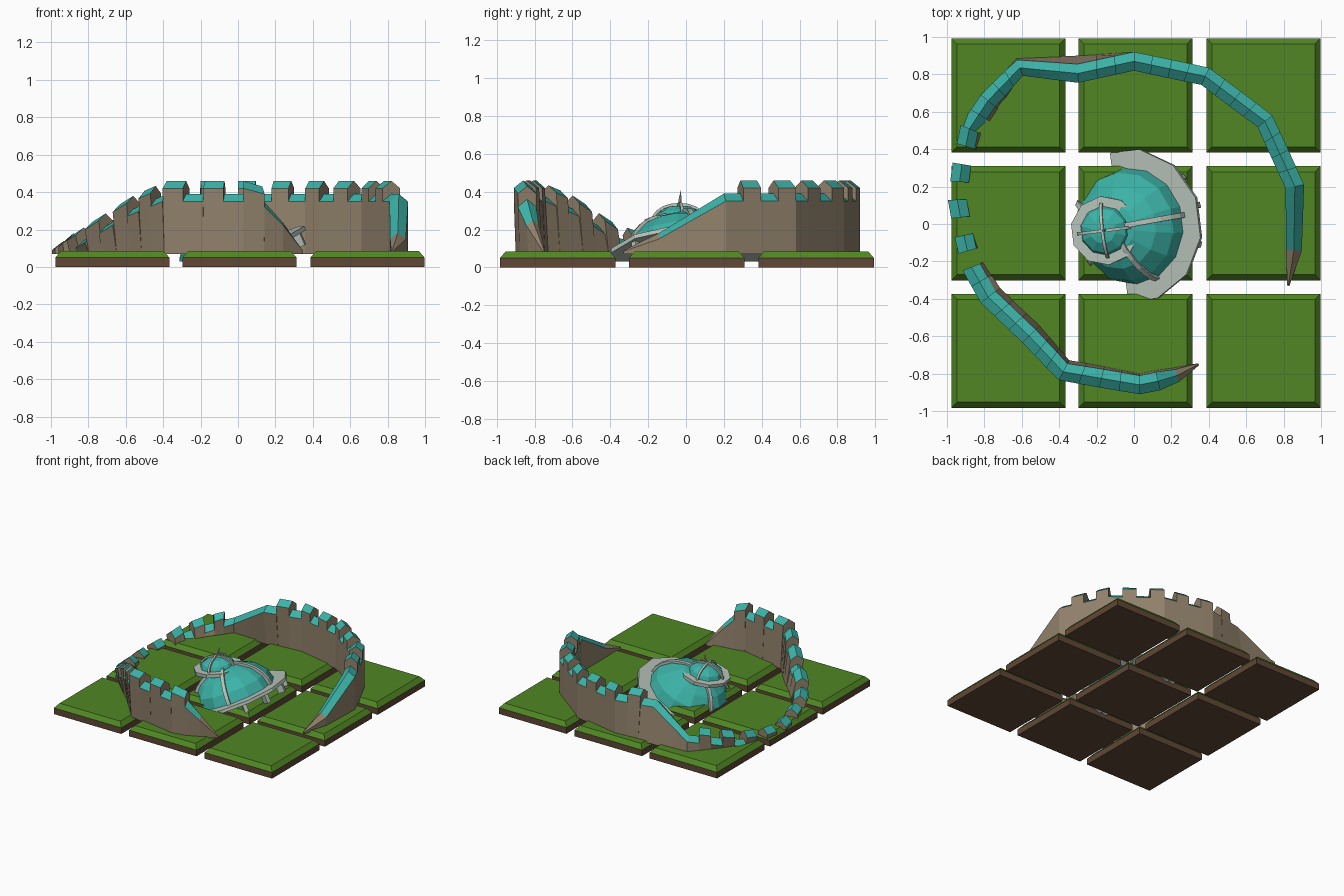
import bpy, bmesh, math
from mathutils import Vector, Matrix

if "Cube" in bpy.data.objects:
    bpy.data.objects.remove(bpy.data.objects["Cube"])


def material(name, rgb):
    m = bpy.data.materials.new(name)
    m.diffuse_color = (*rgb, 1)
    m.use_nodes = True
    m.node_tree.nodes["Principled BSDF"].inputs["Base Color"].default_value = m.diffuse_color
    return m


GREEN = material("grass green", (0.08, 0.24, 0.016))
SOIL = material("soil brown", (0.115, 0.065, 0.036))
STONE = material("wall stone", (0.29, 0.225, 0.15))
TEAL = material("teal roof", (0.045, 0.45, 0.39))
PALE = material("pale trim", (0.47, 0.55, 0.49))


def finish(name, bm, mats, cut=None):
    if cut is not None:  # trim the buried part
        bmesh.ops.bisect_plane(bm, geom=bm.verts[:] + bm.edges[:] + bm.faces[:],
                               plane_co=(0, 0, cut), plane_no=(0, 0, 1), clear_inner=True)
    bmesh.ops.recalc_face_normals(bm, faces=bm.faces)
    me = bpy.data.meshes.new(name)
    bm.to_mesh(me)
    bm.free()
    for m in mats:
        me.materials.append(m)
    ob = bpy.data.objects.new(name, me)
    bpy.context.collection.objects.link(ob)
    return ob


def skin(bm, sections, closed=False, caps=True, mats=None):
    """Join a row of equal cross-sections with quads."""
    rows = [[bm.verts.new(p) for p in s] for s in sections]
    k = len(rows[0])
    pairs = list(zip(rows, rows[1:])) + ([(rows[-1], rows[0])] if closed else [])
    for a, b in pairs:
        for i in range(k):
            j = (i + 1) % k
            f = bm.faces.new((a[i], a[j], b[j], b[i]))
            f.material_index = mats[i] if mats else 0
    if caps and not closed:
        bm.faces.new(rows[0])
        bm.faces.new(rows[-1][::-1])


# ---- grass tiles, 3 x 3
def square(cx, cy, h, z):
    return [(cx + sx * h, cy + sy * h, z) for sx, sy in ((-1, -1), (1, -1), (1, 1), (-1, 1))]


for i, cx in enumerate((-0.672, 0.008, 0.692)):
    for j, cy in enumerate((-0.678, 0.004, 0.688)):
        bm = bmesh.new()
        skin(bm, [square(cx, cy, 0.305, 0), square(cx, cy, 0.305, 0.05)])
        finish(f"tile_soil_{i}{j}", bm, [SOIL])
        bm = bmesh.new()
        skin(bm, [square(cx, cy, 0.305, 0.05), square(cx, cy, 0.275, 0.085)])
        finish(f"tile_grass_{i}{j}", bm, [GREEN])

# ---- ruined ring wall: x, y, eave height, half width, inward shift of base, kind of next span
# kinds: m = battlements, s = plain roofed slope, t = bare stone tip
PATH = [
    (0.345, -0.75, 0.085, 0.006, 0.0, "t"), (0.23, -0.81, 0.22, 0.035, 0.01, "s"),
    (0.13, -0.84, 0.32, 0.05, 0.01, "m"), (0.03, -0.86, 0.35, 0.05, 0.01, "m"),
    (-0.38, -0.79, 0.35, 0.05, 0.02, "m"), (-0.56, -0.60, 0.27, 0.05, 0.03, "m"),
    (-0.78, -0.39, 0.13, 0.05, 0.03, "m"), (-0.87, -0.23, 0.07, 0.05, 0.02, "m"),
    (-0.91, -0.06, 0.04, 0.05, 0.0, "m"), (-0.945, 0.13, 0.02, 0.05, 0.0, "m"),
    (-0.92, 0.32, 0.03, 0.05, 0.0, "m"), (-0.88, 0.51, 0.07, 0.05, 0.02, "m"),
    (-0.78, 0.66, 0.11, 0.05, 0.02, "m"), (-0.61, 0.835, 0.16, 0.045, -0.01, "s"),
    (-0.30, 0.805, 0.35, 0.05, -0.045, "m"), (0.0, 0.87, 0.35, 0.05, 0.0, "m"),
    (0.38, 0.79, 0.35, 0.05, 0.0, "m"), (0.70, 0.55, 0.35, 0.05, 0.0, "m"),
    (0.86, 0.20, 0.35, 0.05, 0.0, "s"), (0.855, -0.14, 0.15, 0.042, 0.0, "t"),
    (0.825, -0.33, 0.085, 0.006, 0.0, "t"),
]
BASE = 0.07


def inward(i):
    def d(a, b):
        return Vector((b[0] - a[0], b[1] - a[1])).normalized()
    t = Vector((0, 0))
    if i > 0:
        t += d(PATH[i - 1], PATH[i])
    if i < len(PATH) - 1:
        t += d(PATH[i], PATH[i + 1])
    t.normalize()
    return Vector((t.y, -t.x))


def wall_section(i, f, lift):
    a, b = PATH[i], PATH[i + 1]
    x, y, z, w, shift = [a[k] * (1 - f) + b[k] * f for k in range(5)]
    n = inward(i).lerp(inward(i + 1), f).normalized()
    z += lift

    def p(off, h):
        return (x + n.x * off, y + n.y * off, h)
    eave = max(z, BASE + 0.002)
    return [p(shift - w, BASE), p(-w, eave), p(0, eave + 0.8 * w), p(w, eave), p(shift + w, BASE)]


bm = bmesh.new()
count = 0
for i in range(len(PATH) - 1):
    a, b = PATH[i], PATH[i + 1]
    n = max(1, round(math.hypot(b[0] - a[0], b[1] - a[1]) / 0.093))
    for k in range(n):
        lift = 0.07 if a[5] == "m" and count % 2 == 0 else 0
        count += 1
        if (a[2] + b[2]) / 2 + lift < 0.06:
            continue  # this gap has sunk into the ground
        roof = 0 if a[5] == "t" else 1
        skin(bm, [wall_section(i, k / n, lift), wall_section(i, (k + 1) / n, lift)],
             mats=[0, roof, roof, 0, 0])
finish("ring_wall", bm, [STONE, TEAL])


# ---- sunken, leaning domed hall
def frame(origin, tilt, turn):
    """Leans the local z axis towards -x, the local x axis keeps to the raised side."""
    return (Matrix.Translation(origin) @ Matrix.Rotation(math.radians(turn), 4, "Z")
            @ Matrix.Rotation(math.radians(-tilt), 4, "Y"))


def lathe(name, mat, profile, n, mtx, cut=None, closed=True):
    bm = bmesh.new()
    secs = [[mtx @ Vector((r * math.cos(t), r * math.sin(t), z)) for r, z in profile]
            for t in (2 * math.pi * (k + 0.5) / n for k in range(n))]
    skin(bm, secs, closed=True)
    bmesh.ops.remove_doubles(bm, verts=bm.verts, dist=1e-5)
    return finish(name, bm, [mat], cut)


def dome_profile(r, h, steps):
    arc = [(r * math.cos(math.pi / 2 * k / steps), h * math.sin(math.pi / 2 * k / steps))
           for k in range(steps + 1)]
    return arc + [(0, 0)]


def rib(name, mtx, r, h, azimuth, start, end, w, t, cut=None, steps=6):
    """Flat bar bent over a dome surface."""
    az = math.radians(azimuth)
    d, s = Vector((math.cos(az), math.sin(az), 0)), Vector((-math.sin(az), math.cos(az), 0))
    secs = []
    for k in range(steps + 1):
        e = math.radians(start + (end - start) * k / steps)
        secs.append([mtx @ (d * (r + u) * math.cos(e) + Vector((0, 0, (h + u) * math.sin(e))) + s * v)
                     for u, v in ((-t, -w), (t, -w), (t, w), (-t, w))])
    bm = bmesh.new()
    skin(bm, secs)
    finish(name, bm, [PALE], cut)


hall = frame((-0.017, -0.01, 0.045), 24, 7)
lathe("great_dome", TEAL, dome_profile(0.315, 0.24, 4), 14, hall, 0.03)
lathe("great_dome_rim", PALE, [(0.30, -0.012), (0.415, -0.012), (0.415, 0.012), (0.30, 0.012)],
      12, hall, 0.03)
for k, az in enumerate((4, -68, -140, 148)):
    rib(f"great_dome_rib_{k}", hall, 0.315, 0.24, az, 0, 80, 0.014, 0.014, 0.03)

# supports under the raised rim
for k, az in enumerate((-50, -22, 10, 36)):
    c, s = math.cos(math.radians(az)), math.sin(math.radians(az))
    bm = bmesh.new()
    skin(bm, [[hall @ Vector((c * r - s * v, s * r + c * v, z))
               for r, v in ((0.34, -0.016), (0.39, -0.016), (0.39, 0.016), (0.34, 0.016))]
              for z in (-0.08, 0.0)])
    finish(f"rim_support_{k}", bm, [PALE], 0.07)

# lantern on top: collar, small dome, crossed ribs and spike
lantern = frame((-0.155, -0.035, 0.24), 9, 7)
lathe("lantern_collar", PALE, [(0.13, -0.014), (0.185, -0.014), (0.185, 0.014), (0.13, 0.014)],
      10, lantern)
lathe("lantern_drum", TEAL, [(0, -0.05), (0.12, -0.05), (0.135, 0), (0, 0)], 10, lantern)
lathe("lantern_dome", TEAL, dome_profile(0.138, 0.088, 3), 10, lantern)
for k, az in enumerate((0, 90)):
    rib(f"lantern_rib_{k}", lantern, 0.145, 0.094, az, 0, 180, 0.008, 0.007, steps=10)
spike = frame((-0.165, -0.035, 0.32), -12, 25)
lathe("lantern_spike", PALE, [(0, 0), (0.011, 0), (0.007, 0.05), (0, 0.09)], 6, spike)
